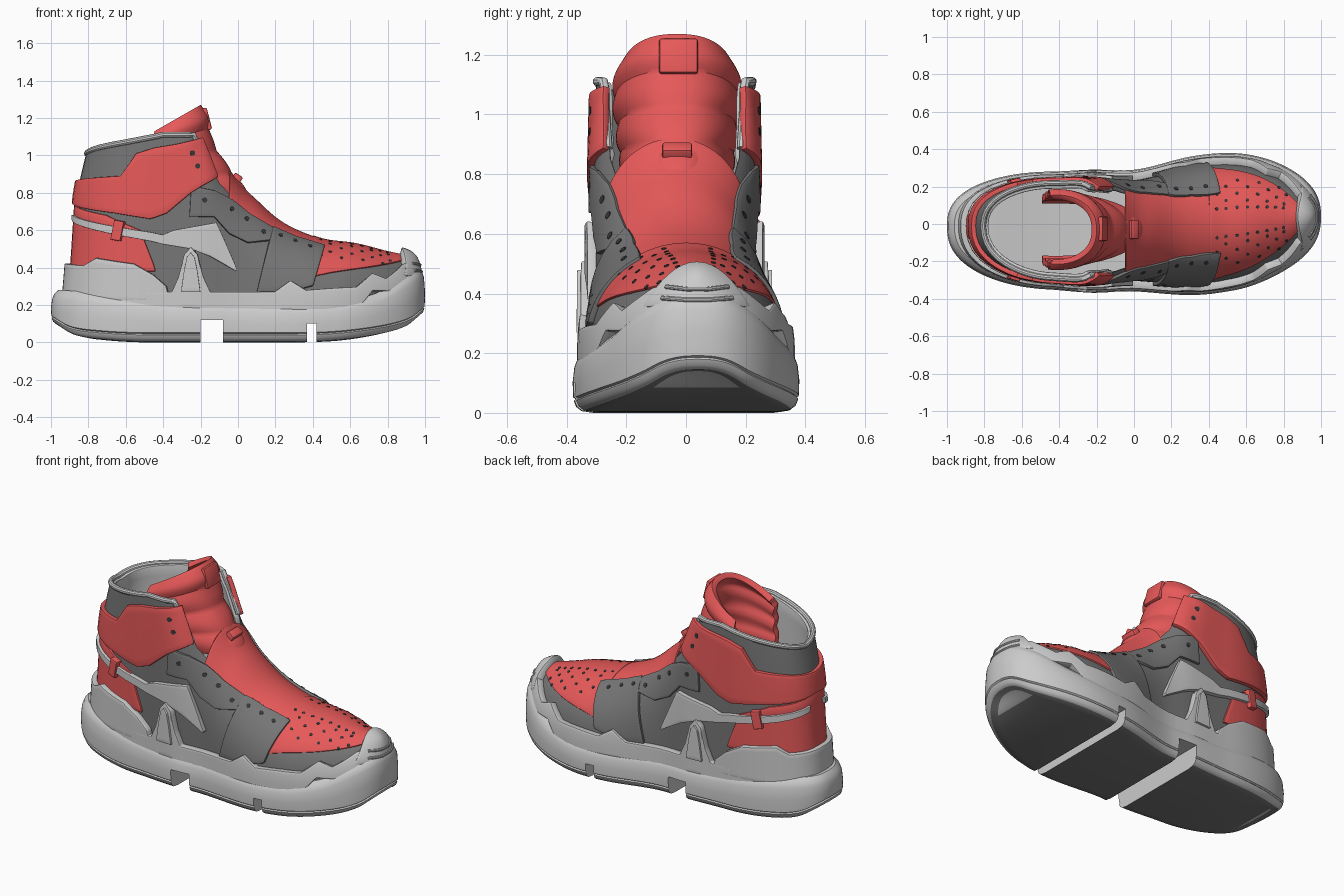
import bpy, bmesh
from math import sin, cos, asin, pi, radians
from mathutils import Vector, Matrix

if "Cube" in bpy.data.objects:
    bpy.data.objects.remove(bpy.data.objects["Cube"])


def material(name, rgb):
    m = bpy.data.materials.new(name)
    m.diffuse_color = (*rgb, 1)
    m.use_nodes = True
    m.node_tree.nodes["Principled BSDF"].inputs["Base Color"].default_value = m.diffuse_color
    return m


RED = material("red", (0.8, 0.1, 0.1))
DARK = material("dark_grey", (0.18, 0.18, 0.18))
LIGHT = material("light_grey", (0.55, 0.55, 0.55))
BLACK = material("hole_dark", (0.04, 0.04, 0.04))


def curve(*p):
    """Smooth function through the given points, clamped at both ends."""
    def tangent(i):
        a, b = p[max(i - 1, 0)], p[min(i + 1, len(p) - 1)]
        return (b[1] - a[1]) / (b[0] - a[0])

    def f(x):
        if x <= p[0][0]:
            return p[0][1]
        for i in range(len(p) - 1):
            (x0, y0), (x1, y1) = p[i], p[i + 1]
            if x <= x1:
                h = x1 - x0
                t = (x - x0) / h
                return ((2*t**3 - 3*t*t + 1) * y0 + (t**3 - 2*t*t + t) * h * tangent(i)
                        + (3*t*t - 2*t**3) * y1 + (t**3 - t*t) * h * tangent(i + 1))
        return p[-1][1]
    return f


# Shape of the foot form: half width, centre line, ridge height, roundness, heel and toe outline
half = curve((-.9, .30), (-.45, .315), (-.2, .33), (0, .325), (.3, .37), (.5, .37), (.75, .33), (1, .30))
mid = curve((-.9, -.01), (-.45, -.035), (0, -.035), (.3, -.01), (.5, .01), (.7, .03), (1, .04))
ridge = curve((-.6, 3), (-.45, 3), (-.25, 1.45), (-.18, 1.2), (-.1, 1), (0, .85), (.1, .75), (.2, .66),
              (.3, .6), (.45, .545), (.6, .52), (.75, .48), (.9, .455), (1, .43))
power = curve((-.9, 2.5), (-.4, 4), (-.2, 6), (-.1, 5), (.1, 2.9), (.4, 2.3), (1, 2.4))
heel = curve((.2, -.9), (.45, -.88), (.6, -.87), (.75, -.86), (.85, -.845), (1, -.81), (1.1, -.78))
toe = curve((.2, .93), (.32, .94), (.4, .93), (.47, .9))
BACK, FRONT, BASE = -.45, .5, .2


def wrap(s, back_x, front_x):
    """x and width factor of surface coordinate s, wrapped round heel and toe."""
    if s < BACK:
        a = (BACK - s) / .45 * pi / 2
        return BACK - (BACK - back_x) * sin(a), max(0, cos(a)) ** .8
    if s > FRONT:
        a = (s - FRONT) / .5 * pi / 2
        return FRONT + (front_x - FRONT) * sin(a), max(0, cos(a)) ** .8
    return s, 1


def chart(x, z):
    if x < BACK:
        return BACK - .45 * asin(min(1, (BACK - x) / (BACK - heel(z)))) * 2 / pi
    if x > FRONT:
        return FRONT + .5 * asin(min(1, (x - FRONT) / (toe(z) - FRONT))) * 2 / pi
    return x


def point(s, z, side):
    top = ridge(s)
    z = min(z, top)
    t = max(0, (z - BASE) / (top - BASE))
    x, k = wrap(s, heel(z), toe(z))
    return Vector((x, mid(s) + side * k * (half(s) - .06) * max(0, 1 - t ** power(s)) ** .5, z))


def surf(s, z, side, off=0):
    e = .004
    z = min(z, ridge(s) - 2 * e)
    n = (point(min(s + e, 1), z, side) - point(s - e, z, side)).cross(
        point(s, z + e, side) - point(s, z - e, side)) * -side
    n.normalize()
    return point(s, z, side) + n * off, n


def finish(ob, angle=35):
    for o in bpy.context.selected_objects:
        o.select_set(False)
    ob.select_set(True)
    bpy.context.view_layer.objects.active = ob
    for m in list(ob.modifiers):
        bpy.ops.object.modifier_apply(modifier=m.name)
    bpy.ops.object.shade_smooth_by_angle(angle=radians(angle))


def add(name, bm, mat=None, **mods):
    me = bpy.data.meshes.new(name)
    bm.to_mesh(me)
    bm.free()
    ob = bpy.data.objects.new(name, me)
    bpy.context.collection.objects.link(ob)
    me.materials.append(mat or LIGHT)
    for kind, props in mods.items():
        m = ob.modifiers.new(kind, kind)
        for key, val in props.items():
            setattr(m, key, val)
    finish(ob)
    return ob


def patch(name, lo, hi, thick, mat=None, ease=False, rows=8, k=8, grow=1, bevel=.005):
    """Mirrored panel on the foot form between a lower and an upper x-z line."""
    def dense(line):
        pts = [(chart(x, z), z) for x, z in line]
        out = [(a[0] + (b[0] - a[0]) * j / k, a[1] + (b[1] - a[1]) * j / k)
               for a, b in zip(pts, pts[1:]) for j in range(k)] + [pts[-1]]
        return [(s, min(z, ridge(s))) for s, z in out]
    bm = bmesh.new()
    for side in (-1, 1):
        grid = []
        for (s0, z0), (s1, z1) in zip(dense(lo), dense(hi)):
            vs = [1 - (1 - r / rows) ** 2 if ease else r / rows for r in range(rows + 1)]
            grid.append([bm.verts.new(point(s0 + (s1 - s0) * v, z0 + (z1 - z0) * v, side)) for v in vs])
        for a, b in zip(grid, grid[1:]):
            for r in range(rows):
                f = [a[r], b[r], b[r + 1], a[r + 1]]
                bm.faces.new(f if side < 0 else f[::-1])
    bmesh.ops.remove_doubles(bm, verts=bm.verts, dist=1e-4)
    return add(name, bm, mat, SOLIDIFY=dict(thickness=thick, offset=grow),
               BEVEL=dict(width=bevel, segments=2, limit_method='ANGLE', angle_limit=radians(55)))


def tube(name, pts, r, mat=None):
    cu = bpy.data.curves.new(name, 'CURVE')
    cu.dimensions, cu.bevel_depth, cu.bevel_resolution, cu.use_fill_caps = '3D', r, 3, True
    sp = cu.splines.new('POLY')
    sp.points.add(len(pts) - 1)
    for q, p in zip(sp.points, pts):
        q.co = (*p, 1)
    ob = bpy.data.objects.new(name, cu)
    bpy.context.collection.objects.link(ob)
    cu.materials.append(mat or LIGHT)
    for o in bpy.context.selected_objects:
        o.select_set(False)
    ob.select_set(True)
    bpy.context.view_layer.objects.active = ob
    bpy.ops.object.convert(target='MESH')
    finish(bpy.context.view_layer.objects.active)


def box(name, loc, size, tilt=0, mat=None, bevel=.008):
    bm = bmesh.new()
    bmesh.ops.create_cube(bm, size=1, matrix=Matrix.Translation(loc) @ Matrix.Rotation(tilt, 4, 'Y')
                          @ Matrix.Diagonal((*size, 1)))
    return add(name, bm, mat, **({"BEVEL": dict(width=bevel, segments=2)} if bevel else {}))


def holes(name, places, r, off):
    bm = bmesh.new()
    for s, z in places:
        for side in (-1, 1):
            p, n = surf(s, z, side, off)
            bmesh.ops.create_cone(bm, cap_ends=True, segments=12, radius1=r, radius2=r, depth=.006,
                                  matrix=Matrix.Translation(p) @ n.to_track_quat('Z', 'Y').to_matrix().to_4x4())
    add(name, bm, BLACK)


# Sole: lofted cross-sections, then two notches cut through the tread
under = curve((-1, .09), (-.9, .035), (-.75, .012), (-.5, 0), (.3, 0), (.55, .01), (.8, .045), (.93, .085), (1, .14))
rim = curve((-1, .28), (-.85, .27), (-.4, .22), (0, .21), (.5, .21), (.75, .26), (.9, .34), (1, .40))
bm = bmesh.new()
sections = []
for i in range(101):
    s = -.9 + 1.9 * i / 100
    x = wrap(s, -1, 1)[0]
    b, t = max(0, under(x)), rim(x)
    prof = [(.07, b), (.03, b + .006), (.012, b + .02), (.004, b + .04), (.01, b + .046), (.002, b + .052),
            (0, (b + t) / 2), (.006, t - .05), (.018, t - .02), (.04, t)]
    ring = []
    for side, line in ((-1, prof), (1, prof[::-1])):
        for inset, z in line:
            px, k = wrap(s, -1 + inset, 1 - inset)
            ring.append(bm.verts.new((px, mid(s) + side * k * (half(s) - inset), z)))
    sections.append(ring)
for a, b in zip(sections, sections[1:]):
    for j in range(len(a)):
        n = (j + 1) % len(a)
        bm.faces.new((a[j], b[j], b[n], a[n]))
bmesh.ops.remove_doubles(bm, verts=bm.verts, dist=1e-5)
bmesh.ops.recalc_face_normals(bm, faces=bm.faces)
bm.normal_update()
for f in bm.faces:
    f.material_index = int(f.normal.z < -.85)
sole = add("sole", bm)
sole.data.materials.append(DARK)
for x0, x1, top in ((-.2, -.08, .12), (.37, .42, .1)):
    cutter = box("notch_cutter", ((x0 + x1) / 2, 0, top - .2), (x1 - x0, 2, .4), bevel=0)
    cutter.hide_render = True
    m = sole.modifiers.new("notch", 'BOOLEAN')
    m.operation, m.solver, m.object = 'DIFFERENCE', 'EXACT', cutter
    finish(sole)
    bpy.data.objects.remove(cutter)

# Rubber lip with side peaks, rising into the toe bumper
lip = [(-9, .28), (-.6, .27), (-.35, .27), (-.315, .35), (-.285, .47), (-.25, .51), (-.215, .47), (-.185, .35),
       (-.15, .27), (.2, .27), (.28, .325), (.36, .275), (.62, .29), (.7, .355), (.77, .33), (.86, .40), (9, .42)]
patch("sole_lip", [(x, .17 if x < .7 else .27) for x, z in lip], lip, .045, k=5, bevel=.012)
patch("peak_insert", [(x, .27) for x in (-.30, -.275, -.25, -.225, -.20)],
      [(-.285, .38), (-.27, .455), (-.25, .48), (-.23, .455), (-.215, .38)], .058)
patch("heel_counter", [(-9, .22), (-.8, .22), (-.73, .22), (-.55, .22), (-.36, .22)],
      [(-9, .42), (-.8, .41), (-.74, .45), (-.55, .42), (-.38, .30)], .045, bevel=.012)
patch("toe_bumper", [(.86, .34), (9, .34)], [(.86, 9), (9, 9)], .048, ease=True, k=12, bevel=.012)
for i, z in enumerate((.34, .37, .40)):
    ends = (.88, .91, .94, .97)
    tube(f"toe_bar_{i}", [surf(s, z, -1, .048)[0] for s in ends] + [surf(s, z, 1, .048)[0] for s in ends[::-1]], .008)

# Upper body and lining
patch("upper_body", [(x, .2) for x in (-9, -.6, -.4, -.25, -.18, -.1, 0, .05, .06, .3, .5, .7, 9)],
      [(-9, 1.0), (-.6, 1.06), (-.4, 1.1), (-.25, 1.1), (-.18, 1.0), (-.1, .85), (0, .74), (.05, .7),
       (.06, 9), (.3, 9), (.5, 9), (.7, 9), (9, 9)], .004, DARK, ease=True, rows=16, bevel=.001)
rimline = [(-9, 1.01), (-.6, 1.07), (-.4, 1.11), (-.24, 1.11), (-.18, 1.0), (-.12, .87)]
patch("lining", [(x, .25) for x, z in rimline], rimline, .03, grow=-1, rows=12)

# Collar rim running round the opening
rs = [(chart(x, z), z) for x, z in rimline]
loop = [(a[0] + (b[0] - a[0]) * j / 8, a[1] + (b[1] - a[1]) * j / 8) for a, b in zip(rs, rs[1:]) for j in range(8)]
tube("collar_rim", [point(s, z, -1) for s, z in loop[::-1]] + [point(s, z, 1) for s, z in loop[1:]], .016)

# Overlay panels
patch("vamp_tongue", [(-.05, .74), (.03, .66), (.15, .55), (.3, .48), (.42, .42)],
      [(-.05, 9), (.03, 9), (.15, 9), (.3, 9), (.42, 9)], .009, RED, ease=True, rows=12, bevel=.002)
patch("toe_cap", [(.4, .35), (.6, .385), (.8, .415), (.88, .435)], [(.4, 9), (.6, 9), (.8, 9), (.88, 9)],
      .012, RED, ease=True, rows=14, k=10)
patch("heel_panel", [(-9, .38), (-.7, .38), (-.44, .38)], [(-9, .74), (-.7, .68), (-.52, .60)], .015, RED)
patch("ankle_strap", [(-9, .74), (-.65, .69), (-.47, .66), (-.38, .69), (-.25, .80), (-.12, .88)],
      [(-9, .86), (-.62, .89), (-.54, 1.01), (-.45, 1.04), (-.33, 1.06), (-.2, 1.09)], .028, RED)
patch("eyestay", [(-.26, .67), (-.13, .67), (-.05, .58), (.05, .53), (.17, .54)],
      [(-.25, .84), (-.13, .81), (-.04, .76), (.06, .68), (.19, .60)], .02, DARK)
patch("side_panel", [(.1, .26), (.25, .26), (.4, .30)], [(.18, .61), (.3, .555), (.46, .505)], .024, DARK)
patch("side_stripe", [(-.86, .645), (-.4, .525), (-.25, .5), (-.15, .46), (-.01, .38)],
      [(-.86, .68), (-.4, .575), (-.34, .6), (-.12, .64), (-.005, .39)], .032)
patch("stripe_loop", [(-.67, .55), (-.62, .54)], [(-.65, .655), (-.6, .645)], .042, RED)

# Padded tongue standing above the collar
tx = curve((.78, .06), (.85, .01), (.9, -.03), (1, -.1), (1.1, -.15), (1.2, -.165), (1.27, -.2))
ty = curve((.78, .17), (.9, .19), (1, .195), (1.1, .205), (1.2, .205), (1.27, .185))
bm = bmesh.new()
grid = []
for i in range(37):
    v = i / 36
    z = .78 + .49 * v
    puff = .012 * abs(sin(v * 4 * pi))
    row = []
    for j in range(41):
        a = radians(-100 + 200 * j / 40)
        y = abs(sin(a)) ** .85 * (1 if a > 0 else -1)
        row.append(bm.verts.new((-.41 + (tx(z) + puff + .41) * cos(a), -.03 + (ty(z) + puff) * y,
                                 z - .12 * v * (1 - cos(a)))))
    grid.append(row)
for a, b in zip(grid, grid[1:]):
    for j in range(40):
        bm.faces.new((a[j], a[j + 1], b[j + 1], b[j]))
add("tongue", bm, RED, SOLIDIFY=dict(thickness=.035, offset=-1),
    BEVEL=dict(width=.01, segments=2, limit_method='ANGLE', angle_limit=radians(55)))
box("tongue_tab", (-.165, -.025, 1.195), (.025, .13, .12), -.25, RED)
box("lace_loop", (-.01, -.03, .87), (.05, .1, .06), .6, RED)

# Eyelets and toe perforations
holes("eyelets", [(-.18, .76), (-.04, .71), (.04, .655), (.13, .585)], .014, .019)
holes("side_eyelets", [(.22, .56), (.3, .53), (.38, .5)], .012, .023)
holes("strap_holes", [(-.25, 1.01), (-.22, .94)], .014, .027)
holes("toe_perforations", [(s, BASE + (ridge(s) - BASE) * (1 - v * v) ** (1 / power(s)))
                           for i, s in enumerate((.44, .49, .54, .585, .63, .675, .72, .765))
                           for v in ((.12, .36, .6) if i % 2 else (.24, .48, .7))], .009, .011)
